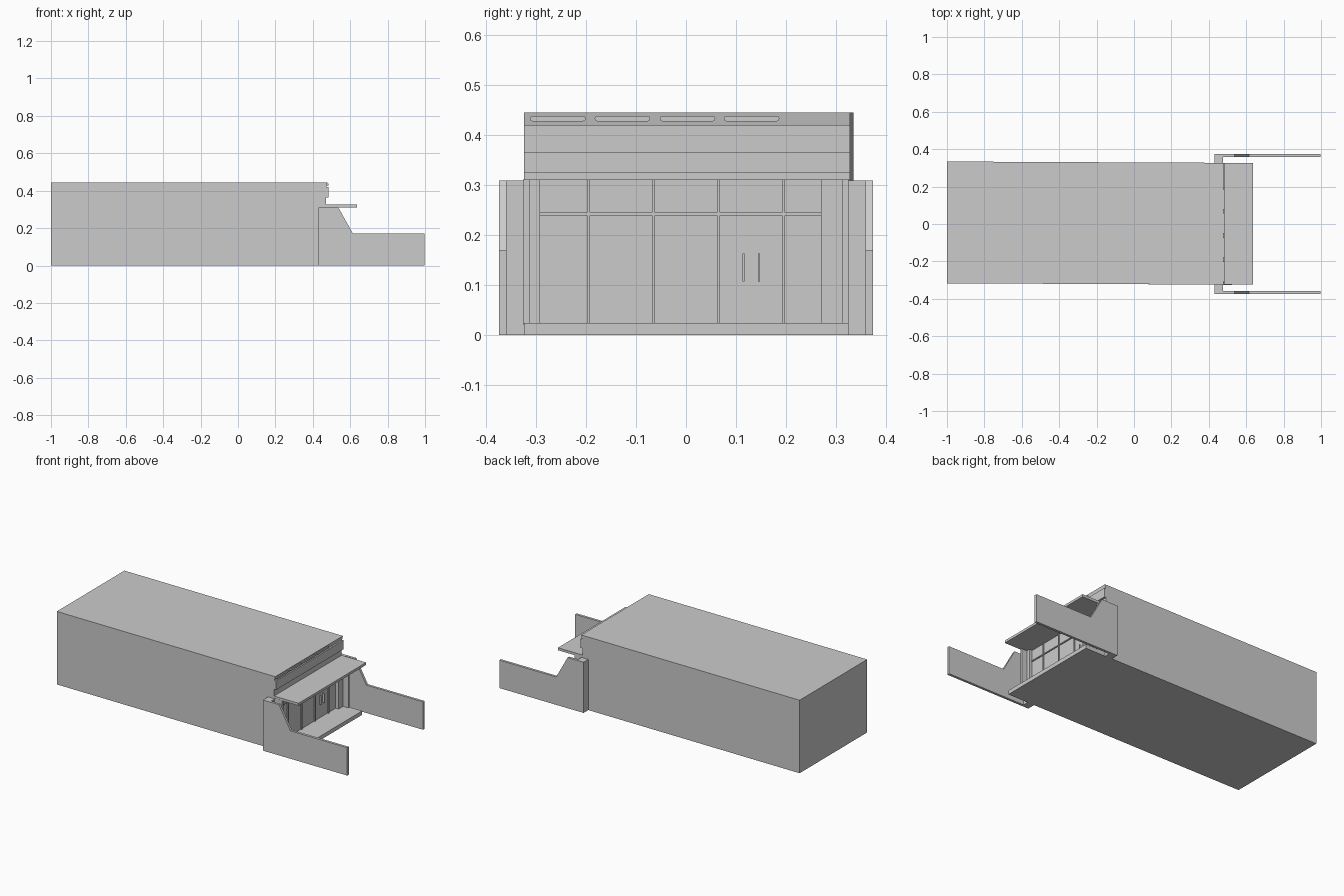
import bpy, bmesh, math

if "Cube" in bpy.data.objects:
    bpy.data.objects.remove(bpy.data.objects["Cube"])


def finish(name, bm):
    bmesh.ops.recalc_face_normals(bm, faces=bm.faces)
    me = bpy.data.meshes.new(name)
    bm.to_mesh(me)
    bm.free()
    ob = bpy.data.objects.new(name, me)
    bpy.context.collection.objects.link(ob)
    return ob


def extrude(name, pts, direction):
    """Closed 3D outline swept along a direction."""
    bm = bmesh.new()
    face = bm.faces.new([bm.verts.new(p) for p in pts])
    new = bmesh.ops.extrude_face_region(bm, geom=[face])["geom"]
    verts = [v for v in new if isinstance(v, bmesh.types.BMVert)]
    bmesh.ops.translate(bm, verts=verts, vec=direction)
    return finish(name, bm)


def side_profile(name, pts, y0, y1):
    return extrude(name, [(x, y0, z) for x, z in pts], (0, y1 - y0, 0))


def box(name, x0, x1, y0, y1, z0, z1):
    return side_profile(name, [(x0, z0), (x1, z0), (x1, z1), (x0, z1)], y0, y1)


# Main hall, with stepped fascia on its +x end; the rear is slightly skewed
hall = side_profile("main_hall", [
    (-1, 0), (0.47, 0), (0.47, 0.365), (0.483, 0.365), (0.483, 0.42),
    (0.473, 0.42), (0.478, 0.445), (-1, 0.445)], -0.324, 0.327)
for v in hall.data.vertices:
    if v.co.x < -0.9:
        v.co.y += 0.007

# Canopy and entrance floor
box("canopy", 0.465, 0.635, -0.324, 0.327, 0.31, 0.325)
box("entrance_floor", 0.465, 0.61, -0.324, 0.325, 0, 0.024)

# Side wing walls with thick returns, and stepped door pilasters
wing = [(0.43, 0), (0.998, 0), (0.998, 0.17), (0.615, 0.17), (0.537, 0.309), (0.43, 0.309)]
for side, s in (("left", -1), ("right", 1)):
    side_profile(side + "_wing_wall", wing, s * 0.358, s * 0.373)
    box(side + "_wing_return", 0.43, 0.475, s * 0.322, s * 0.36, 0, 0.309)
    box(side + "_outer_pilaster", 0.465, 0.525, s * 0.313, s * 0.325, 0.02, 0.312)
box("left_inner_pilaster", 0.465, 0.49, -0.315, -0.292, 0.02, 0.312)
box("right_inner_pilaster", 0.465, 0.49, 0.27, 0.315, 0.02, 0.312)

# Shopfront mullions, transom and door handles
for i, y in enumerate((-0.195, -0.065, 0.065, 0.195)):
    box(f"mullion_{i}", 0.465, 0.477, y - 0.003, y + 0.003, 0.02, 0.312)
box("transom", 0.465, 0.476, -0.292, 0.27, 0.239, 0.245)
for i, y in enumerate((0.115, 0.146)):
    box(f"door_handle_{i}", 0.465, 0.482, y - 0.002, y + 0.002, 0.107, 0.163)

# Row of rounded lamps along the top of the fascia
for i, yc in enumerate((-0.256, -0.127, 0.003, 0.131)):
    r, half = 0.0055, 0.05
    outline = []
    for k in range(14):
        a = -math.pi / 2 + math.pi * (k if k < 7 else k - 1) / 6
        shift = half if k < 7 else -half
        outline.append((0.47, yc + shift + r * math.cos(a), 0.4325 + r * math.sin(a)))
    extrude(f"fascia_lamp_{i}", outline, (0.013, 0, 0))
